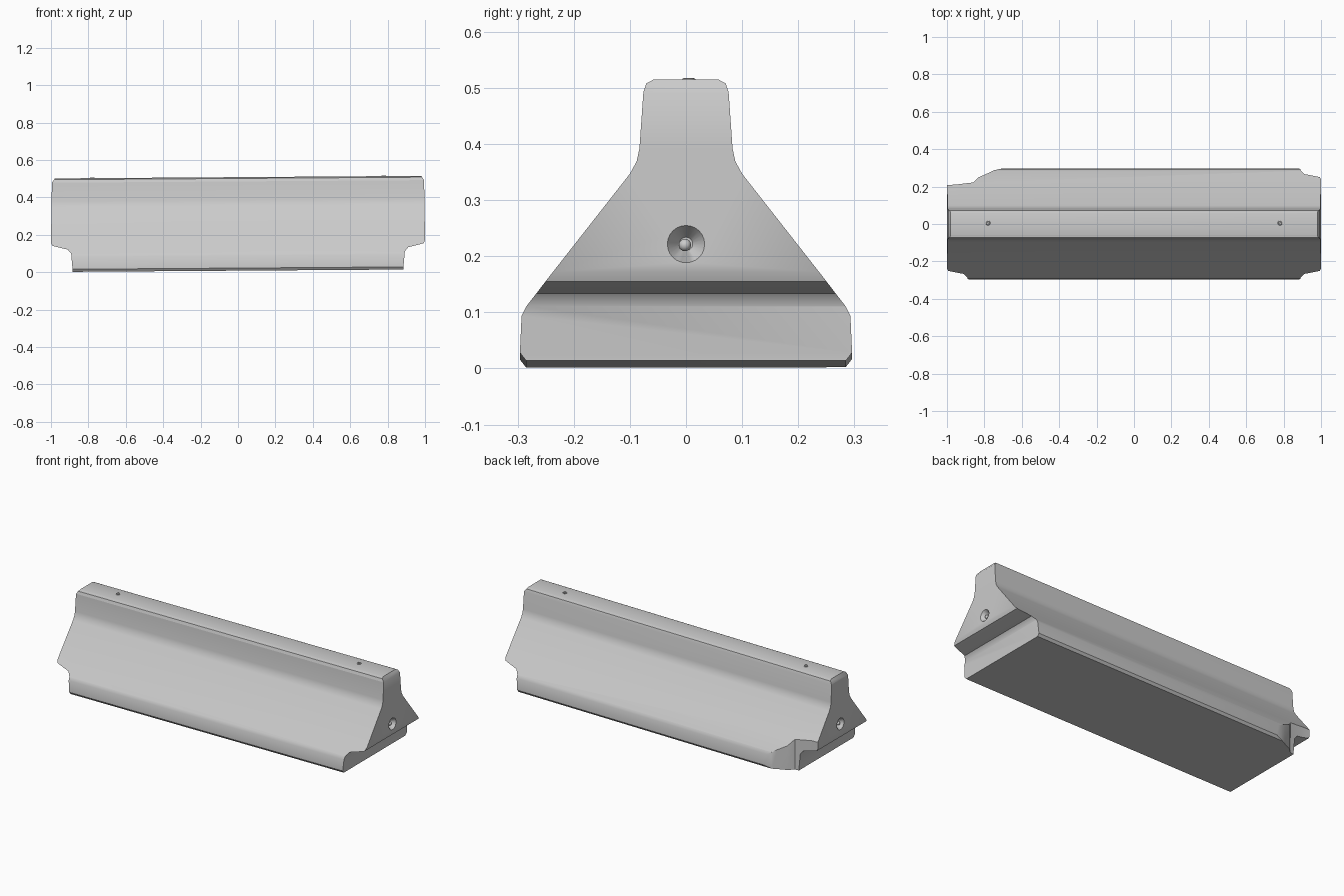
import bpy, math

if "Cube" in bpy.data.objects:
    bpy.data.objects.remove(bpy.data.objects["Cube"])

TILT = 0.007  # the block rises slightly toward +x


def prism(name, points, place, lo, hi):
    """Extrude a closed 2D outline between lo and hi; place maps (a, b, t) to xyz."""
    n = len(points)
    verts = [place(a, b, t) for t in (lo, hi) for a, b in points]
    verts = [(x, y, z + TILT * x) for x, y, z in verts]
    faces = [tuple(range(n))[::-1], tuple(range(n, 2 * n))]
    faces += [(i, (i + 1) % n, n + (i + 1) % n, n + i) for i in range(n)]
    mesh = bpy.data.meshes.new(name)
    mesh.from_pydata(verts, [], faces)
    obj = bpy.data.objects.new(name, mesh)
    bpy.context.collection.objects.link(obj)
    bpy.context.view_layer.objects.active = obj
    bpy.ops.object.select_all(action='DESELECT')
    obj.select_set(True)
    bpy.ops.object.mode_set(mode='EDIT')
    bpy.ops.mesh.select_all(action='SELECT')
    bpy.ops.mesh.normals_make_consistent(inside=False)
    bpy.ops.object.mode_set(mode='OBJECT')
    return obj


def apply_modifier(obj, mod):
    bpy.context.view_layer.objects.active = obj
    bpy.ops.object.modifier_apply(modifier=mod.name)


def boolean(obj, tool, operation):
    mod = obj.modifiers.new("cut", 'BOOLEAN')
    mod.operation, mod.object, mod.solver = operation, tool, 'EXACT'
    apply_modifier(obj, mod)
    bpy.data.objects.remove(tool)


# Barrier cross-section, extruded along x
half = [(0.285, 0.008), (0.296, 0.022), (0.293, 0.088), (0.285, 0.104),
        (0.10, 0.340), (0.088, 0.362), (0.083, 0.385), (0.076, 0.485),
        (0.071, 0.501), (0.058, 0.508)]
profile = half + [(-y, z) for y, z in reversed(half)]
barrier = prism("barrier_body", profile, lambda a, b, t: (t, a, b), -1.1, 1.1)

# Side outline with undercut ends, intersected with the body
right = [(0.884, -0.1), (0.884, 0.015), (0.892, 0.105), (0.91, 0.127), (0.955, 0.138),
         (0.993, 0.148), (1.0, 0.165), (0.995, 0.485), (0.98, 0.507), (0.97, 0.6)]
outline = right + [(-x, z) for x, z in reversed(right)]
side = prism("side_outline", outline, lambda a, b, t: (a, t, b), -0.5, 0.5)
boolean(barrier, side, 'INTERSECT')

# Broken corner at the back left
chip = [(-1.1, 0.208), (-0.96, 0.21), (-0.86, 0.222), (-0.83, 0.25), (-0.78, 0.272),
        (-0.75, 0.287), (-0.68, 0.302), (-0.68, 0.5), (-1.1, 0.5)]
boolean(barrier, prism("chip", chip, lambda a, b, t: (a, b, t), -0.2, 0.25), 'DIFFERENCE')

# Conical dimples in both ends
for s in (-1, 1):
    bpy.ops.mesh.primitive_cone_add(vertices=24, radius1=0.012, radius2=0.046, depth=0.05,
                                    location=(s * 0.993, 0, 0.222),
                                    rotation=(0, s * math.pi / 2, 0))
    boolean(barrier, bpy.context.object, 'DIFFERENCE')

# Softened edges
bevel = barrier.modifiers.new("soft_edges", 'BEVEL')
bevel.width, bevel.segments = 0.008, 2
bevel.limit_method, bevel.angle_limit = 'ANGLE', math.radians(40)
apply_modifier(barrier, bevel)
bpy.ops.object.select_all(action='DESELECT')
barrier.select_set(True)
bpy.context.view_layer.objects.active = barrier
bpy.ops.object.shade_smooth_by_angle(angle=math.radians(35))

for s, end in ((-1, "left"), (1, "right")):
    # Rod end inside each dimple
    bpy.ops.mesh.primitive_uv_sphere_add(segments=16, ring_count=8, radius=0.011,
                                         location=(s * 0.982, -0.002, 0.22))
    bpy.context.object.name = end + "_rod_end"
    bpy.ops.object.shade_smooth()
    # Small lifting ring on the crest
    bpy.ops.mesh.primitive_torus_add(major_segments=20, minor_segments=8,
                                     major_radius=0.009, minor_radius=0.003,
                                     location=(s * 0.78, 0.005, 0.509 + s * 0.78 * TILT))
    bpy.context.object.name = end + "_lifting_ring"
    bpy.ops.object.shade_smooth()
